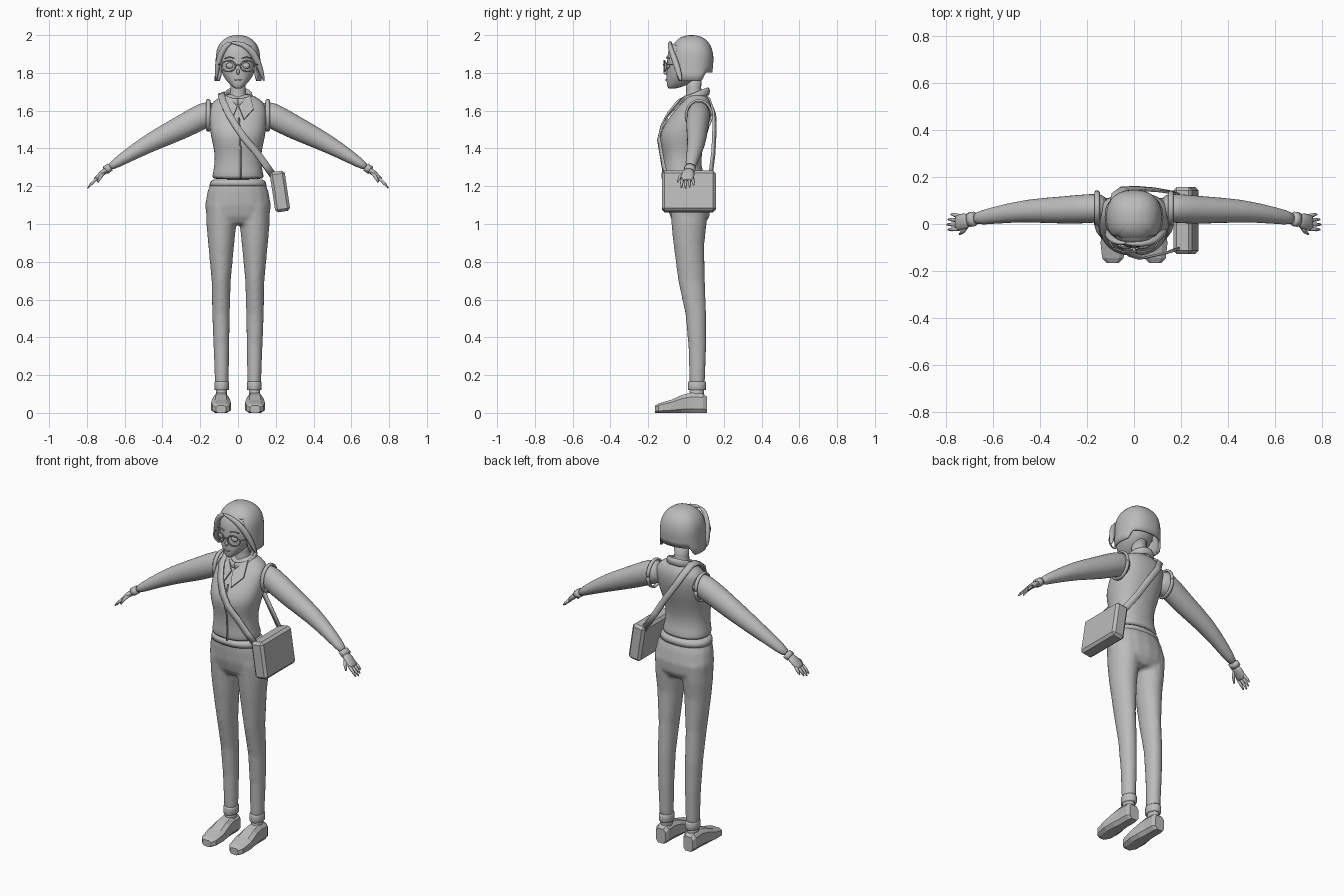
import bpy, bmesh, math
from mathutils import Vector, Matrix

cube = bpy.data.objects.get("Cube")
if cube:
    bpy.data.objects.remove(cube, do_unlink=True)

# One plain material for the whole figure
grey = bpy.data.materials.new("plain_grey")
grey.use_nodes = True
COLOUR = (.5, .5, .5, 1)
grey.diffuse_color = COLOUR
grey.node_tree.nodes["Principled BSDF"].inputs["Base Color"].default_value = COLOUR


def part(name, bm, smooth=True, subsurf=0, mirror=False, thick=0, blend=False):
    """Turn a bmesh into a named object with its modifiers."""
    bmesh.ops.recalc_face_normals(bm, faces=bm.faces)
    for face in bm.faces:
        face.smooth = smooth
    mesh = bpy.data.meshes.new(name)
    bm.to_mesh(mesh)
    bm.free()
    mesh.materials.append(grey)
    ob = bpy.data.objects.new(name, mesh)
    bpy.context.collection.objects.link(ob)
    if mirror:
        ob.modifiers.new("mirror", 'MIRROR').use_mirror_merge = False
    if thick:
        solid = ob.modifiers.new("thickness", 'SOLIDIFY')
        solid.thickness, solid.offset = thick, -1
    if blend:
        remesh = ob.modifiers.new("blend", 'REMESH')
        remesh.mode, remesh.voxel_size, remesh.use_smooth_shade = 'VOXEL', .01, True
        relax = ob.modifiers.new("relax", 'SMOOTH')
        relax.factor, relax.iterations = .5, 8
    if subsurf:
        sub = ob.modifiers.new("subdivision", 'SUBSURF')
        sub.levels = sub.render_levels = subsurf
    return ob


def loft(bm, rings, n=16, power=1.0, turn=0.0):
    """Skin closed superellipse rings given as (centre, u, v)."""
    def bend(value):
        return math.copysign(abs(value) ** power, value)
    loops = []
    for c, u, v in rings:
        angles = [turn + math.tau * i / n for i in range(n)]
        loops.append([bm.verts.new(Vector(c) + Vector(u) * bend(math.cos(a))
                                   + Vector(v) * bend(math.sin(a))) for a in angles])
    for low, high in zip(loops, loops[1:]):
        for i in range(n):
            j = (i + 1) % n
            bm.faces.new((low[i], low[j], high[j], high[i]))
    bm.faces.new(loops[0][::-1])
    bm.faces.new(loops[-1])
    return bm


def stack(bm, rows, x=0, **kw):
    """Level rings: height, half width, front y, back y, optional x."""
    rings = []
    for z, w, front, back, *cx in rows:
        centre = (cx[0] if cx else x, (front + back) / 2, z)
        rings.append((centre, (w, 0, 0), (0, (back - front) / 2, 0)))
    return loft(bm, rings, **kw)


def tube(bm, points, radii, n=10, up=(0, 1, 0), **kw):
    """Sweep an oval along a path; each radius is (along up, across)."""
    pts = [Vector(p) for p in points]
    rings = []
    for i, p in enumerate(pts):
        t = (pts[min(i + 1, len(pts) - 1)] - pts[max(i - 1, 0)]).normalized()
        side = t.cross(Vector(up)).normalized()
        a, b = radii[i] if isinstance(radii, list) else radii
        rings.append((p, side.cross(t) * a, side * b))
    return loft(bm, rings, n, **kw)


def box(bm, centre, size, tilt=0.0):
    matrix = (Matrix.Translation(centre) @ Matrix.Rotation(tilt, 4, 'Y')
              @ Matrix.Diagonal((*size, 1)))
    bmesh.ops.create_cube(bm, size=1, matrix=matrix)
    return bm


def ball(bm, centre, size):
    bmesh.ops.create_uvsphere(bm, u_segments=12, v_segments=8, radius=1,
                              matrix=Matrix.Translation(centre) @ Matrix.Diagonal((*size, 1)))
    return bm


# Trousers: pelvis and two legs blended into one skin
bm = stack(bmesh.new(), [(1.22, .145, -.105, .095), (1.17, .163, -.105, .115),
                         (1.1, .175, -.1, .13), (1.04, .168, -.085, .125),
                         (1.0, .13, -.06, .1)], power=.9)
for s in (-1, 1):
    stack(bm, [(1.1, .075, -.085, .115, s * .092), (1.0, .08, -.078, .11, s * .088),
               (.9, .07, -.068, .098, s * .089), (.7, .051, -.042, .1, s * .089),
               (.52, .047, -.003, .108, s * .09), (.35, .042, .012, .108, s * .088),
               (.15, .037, .018, .1, s * .086)])
part("trousers", bm, blend=True)
part("waistband", stack(bmesh.new(), [(1.2, .152, -.112, .105), (1.225, .146, -.112, .1),
                                      (1.235, .13, -.1, .09)], n=24, power=.9))
part("trouser_cuffs", stack(bmesh.new(), [(.12, .036, .012, .104), (.125, .039, .01, .107),
                                          (.16, .039, .01, .107), (.165, .036, .012, .104)],
                            x=.086), mirror=True)
part("ankles", stack(bmesh.new(), [(.07, .03, .015, .095), (.14, .03, .022, .095)],
                     x=.087), mirror=True)

# Faceted shoes, lofted from toe to heel
shoe = [(-.165, .028, .02), (-.145, .048, .026), (-.08, .055, .036), (-.02, .048, .05),
        (.03, .042, .056), (.09, .042, .054), (.11, .032, .045)]
part("shoes", loft(bmesh.new(), [((.09, y, .954 * h), (w, 0, 0), (0, 0, h))
                                 for y, w, h in shoe], 8, .6, math.pi / 8),
     smooth=False, mirror=True)

# Waistcoat body, with a hem lip
part("waistcoat", stack(bmesh.new(), [
    (1.235, .139, -.122, .1), (1.25, .139, -.124, .1), (1.31, .125, -.12, .08),
    (1.38, .124, -.122, .085), (1.45, .142, -.142, .105), (1.5, .15, -.132, .122),
    (1.56, .154, -.092, .135), (1.61, .153, -.055, .138), (1.65, .135, -.015, .13),
    (1.68, .085, .0, .11), (1.69, .05, .02, .09)], n=20, power=.88), subsurf=1)
tube_path = [(.015, -.124, 1.24), (.014, -.122, 1.32), (.014, -.125, 1.39),
             (.012, -.143, 1.45), (.01, -.134, 1.5), (.005, -.1, 1.56)]
part("front_edge", tube(bmesh.new(), tube_path, (.004, .006), n=6, up=(1, 0, 0)))

# Armhole rims round the shoulders
rim = [(.157, .068 + .068 * math.cos(a), 1.575 + .08 * math.sin(a))
       for a in [math.tau * i / 20 for i in range(21)]]
part("armhole_rims", tube(bmesh.new(), rim, (.012, .007), n=6, up=(1, 0, 0)), mirror=True)

# Sleeves, wrist cuffs and hands
sleeve = [(.11, .068, 1.595), (.165, .068, 1.585), (.3, .058, 1.51), (.46, .058, 1.435),
          (.6, .036, 1.352), (.69, .02, 1.293)]
part("sleeves", tube(bmesh.new(), sleeve, [(.055, .06), (.066, .072), (.06, .065),
                                           (.05, .052), (.036, .034), (.028, .021)], n=14),
     subsurf=1, mirror=True)
part("sleeve_cuffs", tube(bmesh.new(), [(.678, .022, 1.301), (.702, .018, 1.284)],
                          (.031, .024)), mirror=True)
bm = tube(bmesh.new(), [(.69, .02, 1.29), (.718, .012, 1.27), (.75, .006, 1.24),
                        (.757, .006, 1.232)],
          [(.02, .015), (.033, .016), (.036, .012), (.03, .008)])
for k in range(4):
    y = -.02 + .018 * k
    reach = (.042, .046, .04, .028)[k]
    tube(bm, [(.745, y, 1.243), (.75 + reach * .6, y * 1.15, 1.235 - reach * .5),
              (.75 + reach, y * 1.2, 1.235 - reach)],
         [(.009, .009), (.008, .008), (.004, .004)], n=6)
tube(bm, [(.71, -.005, 1.272), (.728, -.032, 1.25), (.742, -.044, 1.222)],
     [(.011, .011), (.01, .009), (.005, .004)], n=6, up=(1, 0, 0))
part("hands", bm, mirror=True)

# Neck, shirt collar band and pointed collar flaps
part("neck", stack(bmesh.new(), [(1.64, .06, -.01, .1), (1.68, .045, .0, .09),
                                 (1.72, .04, .0, .08), (1.79, .042, .0, .085)]))
band = [(.068 * math.sin(a), .045 - .072 * math.cos(a), 1.672 - .03 * math.cos(a))
        for a in [math.tau * i / 20 for i in range(21)]]
part("collar_band", tube(bmesh.new(), band, (.022, .01), n=8, up=(0, 0, 1)))
bm = bmesh.new()
bm.faces.new([bm.verts.new(p) for p in ((.004, -.06, 1.625), (.032, -.115, 1.555),
                                        (.082, -.065, 1.61), (.065, .0, 1.685))])
part("collar_flaps", bm, smooth=False, mirror=True, thick=.008)

# Head and face
part("head", stack(bmesh.new(), [
    (1.716, .012, -.092, -.06), (1.725, .03, -.1, -.02), (1.755, .06, -.104, .05),
    (1.79, .084, -.104, .09), (1.84, .098, -.102, .115), (1.9, .1, -.1, .12),
    (1.95, .088, -.085, .115), (1.98, .05, -.03, .08)], n=20, power=.9), subsurf=1)
part("nose", ball(bmesh.new(), (0, -.107, 1.805), (.009, .013, .014)))
part("eyes", ball(bmesh.new(), (.043, -.094, 1.838), (.02, .011, .016)), mirror=True)
part("eyebrows", tube(bmesh.new(), [(.02, -.102, 1.877), (.045, -.1, 1.884),
                                    (.07, -.088, 1.876)], (.004, .003), n=6), mirror=True)
part("mouth", tube(bmesh.new(), [(-.018, -.103, 1.764), (0, -.108, 1.761),
                                 (.018, -.103, 1.764)], (.004, .003), n=6))

# Glasses: lens rims, bridge and temples
lens = []
for i in range(25):
    a = math.tau * i / 24
    lens.append((.05 + .037 * math.cos(a), -.116 + .012 * max(0, math.cos(a)),
                 1.836 + .029 * math.sin(a)))
bm = tube(bmesh.new(), lens, (.004, .004), n=6)
tube(bm, [(-.001, -.119, 1.843), (.014, -.116, 1.84)], (.004, .004), n=6)
tube(bm, [(.086, -.104, 1.843), (.102, -.08, 1.845), (.104, .03, 1.845)],
     (.003, .004), n=6, up=(0, 0, 1))
part("glasses", bm, mirror=True)


# Bobbed hair: a dome whose lower edge opens round the face
def ease(value, low, high):
    t = min(1, max(0, (value - low) / (high - low)))
    return t * t * (3 - 2 * t)


def hair_edge(angle):
    a = abs(math.degrees(angle))
    return 1.945 - .187 * ease(a, 40, 54) + .045 * ease(a, 112, 132)


COLUMNS, ROWS = 64, 12
bm = bmesh.new()
crown = bm.verts.new((0, .03, 2))
columns = []
for i in range(COLUMNS):
    th = -math.pi + math.tau * i / COLUMNS
    sx = math.copysign(abs(math.sin(th)) ** .85, math.sin(th))
    cy = math.copysign(abs(math.cos(th)) ** .85, math.cos(th))
    column = []
    for j in range(1, ROWS + 1):
        z = 2 - (2 - hair_edge(th)) * (j / ROWS) ** 2
        rise = max(0, (z - 1.87) / .13)
        r = max(0, 1 - rise ** 2.3) ** (1 / 2.3)
        flare = 1 + .5 * max(0, 1.87 - z) * abs(sx)
        tuck = 1 - .8 * max(0, 1.86 - z) * max(0, -cy)
        column.append(bm.verts.new((.118 * r * sx * flare, .03 - .115 * r * cy * tuck, z)))
    columns.append(column)
for a, b in zip(columns, columns[1:] + columns[:1]):
    bm.faces.new((crown, a[0], b[0]))
    for j in range(ROWS - 1):
        bm.faces.new((a[j], a[j + 1], b[j + 1], b[j]))
part("hair", bm, thick=.012)

# Swept fringe locks either side of the parting
bm = tube(bmesh.new(), [(-.045, -.08, 1.962), (.03, -.09, 1.955), (.085, -.074, 1.905),
                        (.117, -.045, 1.83), (.14, -.025, 1.75)],
          [(.008, .008), (.012, .016), (.016, .022), (.02, .018), (.01, .006)], n=8)
tube(bm, [(-.03, -.08, 1.962), (-.07, -.082, 1.945), (-.1, -.06, 1.88),
          (-.113, -.045, 1.82), (-.115, -.03, 1.76)],
     [(.008, .008), (.012, .018), (.016, .018), (.018, .014), (.01, .006)], n=8)
part("fringe_locks", bm, subsurf=1)

# Satchel with bevelled edges and a raised outer panel
bm = box(bmesh.new(), (.222, .015, 1.172), (.08, .285, .215), -.15)
bmesh.ops.bevel(bm, geom=bm.edges[:], offset=.014, segments=1, affect='EDGES')
part("satchel", bm, smooth=False)

# Shoulder strap: a ribbon looping over the right shoulder
strap = [Vector(p) for p in (
    (.185, -.11, 1.26), (.15, -.125, 1.31), (.095, -.138, 1.385), (.035, -.15, 1.455),
    (-.01, -.135, 1.52), (-.05, -.1, 1.585), (-.08, -.045, 1.65), (-.09, .02, 1.688),
    (-.09, .08, 1.695), (-.078, .13, 1.66), (-.04, .155, 1.59), (.03, .155, 1.49),
    (.1, .15, 1.38), (.185, .135, 1.26))]
bm, previous = bmesh.new(), None
for i, p in enumerate(strap):
    along = strap[min(i + 1, len(strap) - 1)] - strap[max(i - 1, 0)]
    across = along.cross(p - Vector((0, .03, 1.45))).normalized() * .018
    edge = [bm.verts.new(p - across), bm.verts.new(p + across)]
    if previous:
        bm.faces.new((previous[0], previous[1], edge[1], edge[0]))
    previous = edge
part("strap", bm, thick=.01)
